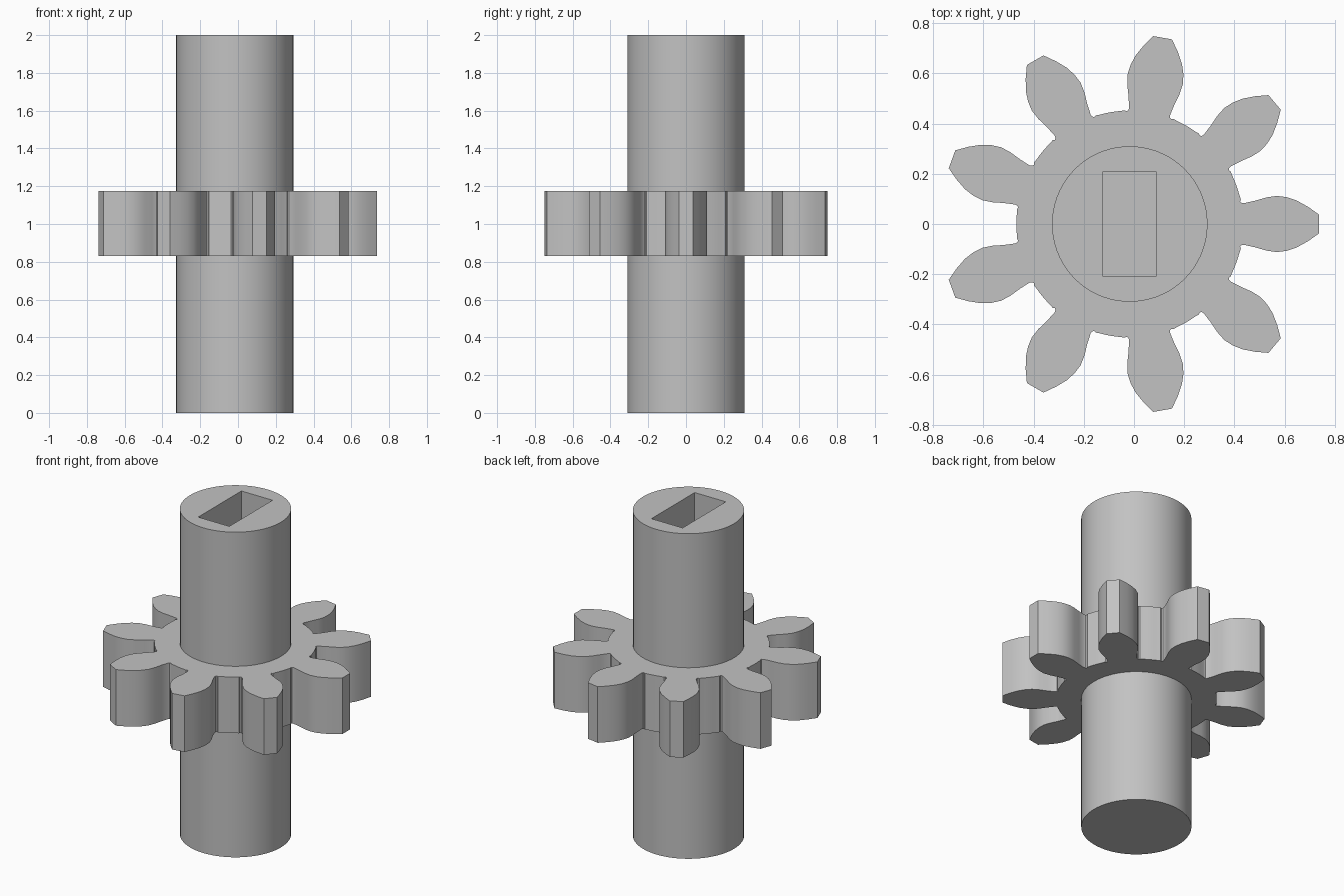
import bpy
import bmesh
from math import cos, sin, radians, atan2, hypot

if "Cube" in bpy.data.objects:
    bpy.data.objects.remove(bpy.data.objects["Cube"])

AXIS_X = -0.017
TEETH = 9
STEP = 360 / TEETH

steel = bpy.data.materials.new("grey steel")
steel.use_nodes = True
grey = (0.54, 0.54, 0.54, 1)
steel.diffuse_color = grey
steel.node_tree.nodes["Principled BSDF"].inputs["Base Color"].default_value = grey


def prism(name, outline, z0, z1):
    """Extrude a closed outline around the axis from z0 to z1."""
    bm = bmesh.new()
    base = bm.faces.new([bm.verts.new((x + AXIS_X, y, z0)) for x, y in outline])
    top = bmesh.ops.extrude_face_region(bm, geom=[base], use_keep_orig=True)["geom"]
    moved = [v for v in top if isinstance(v, bmesh.types.BMVert)]
    bmesh.ops.translate(bm, verts=moved, vec=(0, 0, z1 - z0))
    bmesh.ops.recalc_face_normals(bm, faces=bm.faces)
    mesh = bpy.data.meshes.new(name)
    bm.to_mesh(mesh)
    bm.free()
    mesh.materials.append(steel)
    obj = bpy.data.objects.new(name, mesh)
    bpy.context.collection.objects.link(obj)
    return obj


def ring(radius, count):
    return [(radius * cos(radians(360 * i / count)), radius * sin(radians(360 * i / count)))
            for i in range(count)]


def smooth(obj):
    bpy.ops.object.select_all(action="DESELECT")
    obj.select_set(True)
    bpy.context.view_layer.objects.active = obj
    bpy.ops.object.shade_smooth_by_angle(angle=radians(30))


# Shaft with a rectangular socket sunk into its top
shaft = prism("shaft", ring(0.31, 72), 0, 2)
socket = prism("socket_cutter", [(-0.107, -0.21), (0.105, -0.21), (0.105, 0.21), (-0.107, 0.21)], 1.5, 2.1)
socket.hide_render = True
cut = shaft.modifiers.new("socket", "BOOLEAN")
cut.object = socket
cut.operation = "DIFFERENCE"
cut.solver = "EXACT"
bpy.context.view_layer.objects.active = shaft
bpy.ops.object.modifier_apply(modifier="socket")
bpy.data.objects.remove(socket)
smooth(shaft)

# Half tooth from root to tip: distance along the tooth, half width
flank = [(0.443, 0.099), (0.440, 0.091), (0.445, 0.085), (0.455, 0.083), (0.50, 0.093),
         (0.545, 0.106), (0.586, 0.112), (0.625, 0.107), (0.665, 0.094),
         (0.71, 0.069), (0.754, 0.038)]
root = 0.452
tooth = [(x, -y) for x, y in flank] + [(x, y) for x, y in reversed(flank)]
# Root arc towards the next tooth
tooth += [(root * cos(radians(a)), root * sin(radians(a))) for a in (14.5, 17, 20, 23, 25.5)]

# Gear: the tooth repeated round the axis
outline = []
for i in range(TEETH):
    for x, y in tooth:
        r, a = hypot(x, y), atan2(y, x) + radians(i * STEP)
        outline.append((r * cos(a), r * sin(a)))
gear = prism("gear", outline, 0.83, 1.175)
smooth(gear)
